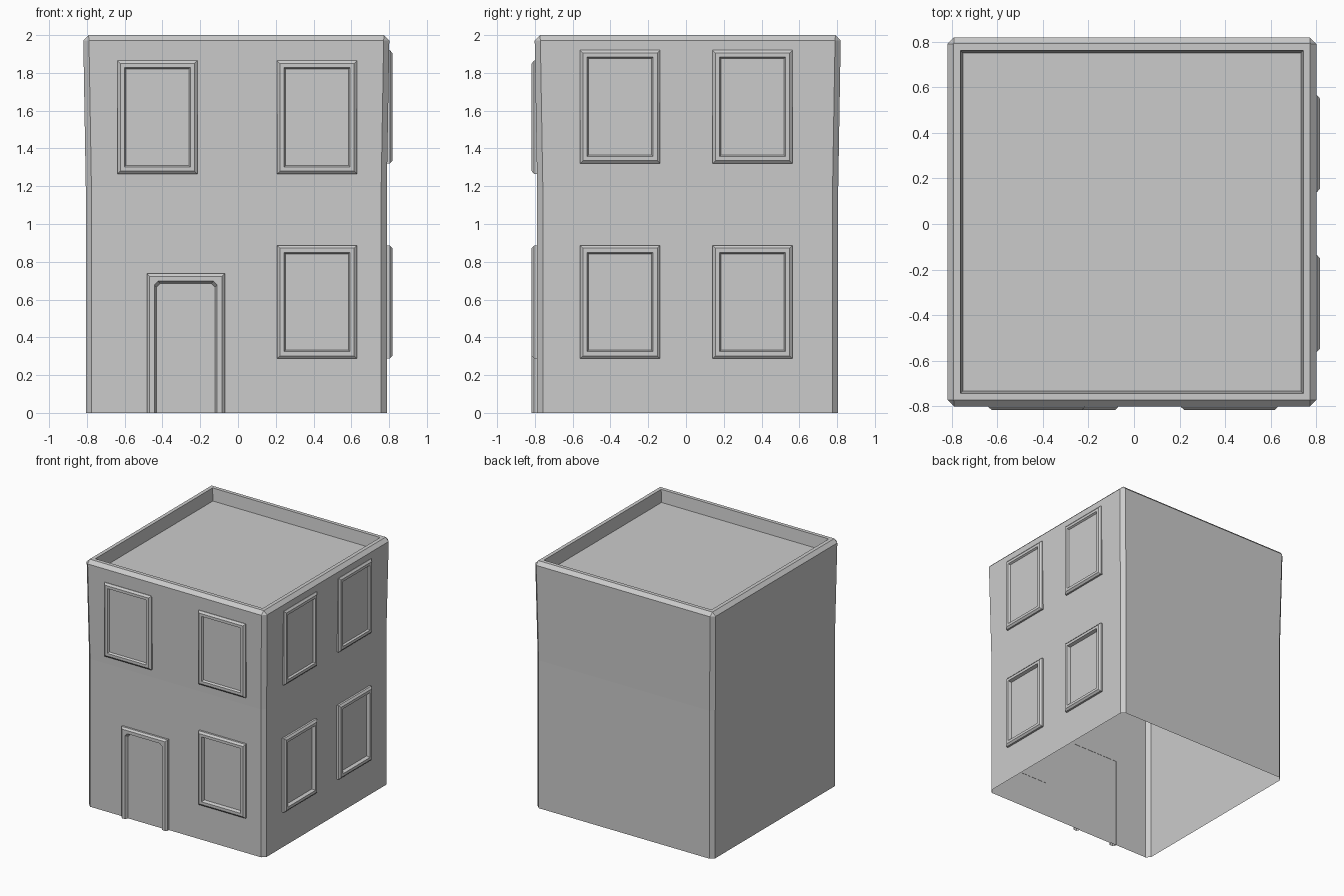
import bpy, bmesh

if "Cube" in bpy.data.objects:
    bpy.data.objects.remove(bpy.data.objects["Cube"])

CX, CY = -0.009, 0.009     # walls sit slightly off centre, trim fills the bounds
OUT = 0.817                # outer plane of all trim


def loft(name, rings, closed=True, cap=True):
    """Skin a list of equal-length point rings and fill the last one."""
    bm = bmesh.new()
    rows = [[bm.verts.new(p) for p in r] for r in rings]
    n = len(rows[0])
    for a, b in zip(rows, rows[1:]):
        for i in range(n if closed else n - 1):
            j = (i + 1) % n
            bm.faces.new((a[i], a[j], b[j], b[i]))
    if cap:
        bm.faces.new(rows[-1])
    bmesh.ops.remove_doubles(bm, verts=bm.verts, dist=0.0005)
    me = bpy.data.meshes.new(name)
    bm.to_mesh(me)
    bm.free()
    ob = bpy.data.objects.new(name, me)
    bpy.context.collection.objects.link(ob)
    return ob


def square(h, c, z):
    """Square outline of half-size h with corners cut by c."""
    k = h - c
    pts = [(h, -k), (h, k), (k, h), (-k, h), (-h, k), (-h, -k), (-k, -h), (k, -h)]
    return [(x + CX, y + CY, z) for x, y in pts]


def on_wall(side, u, d, v):
    return (u, -d, v) if side == "front" else (d, u, v)


def wall_depth(z):
    return 0.788 + max(0, z - 1.2) * 0.0165


def window(name, side, u0, v0):
    w, h = 0.423, 0.6
    pane = wall_depth(v0 + h) + 0.003
    rings = []
    for inset, d in ((0, 0.786), (0, OUT - 0.013), (0.015, OUT), (0.037, OUT), (0.045, pane)):
        a, b, c, e = u0 + inset, u0 + w - inset, v0 + inset, v0 + h - inset
        rings.append([on_wall(side, u, d, v) for u, v in ((a, c), (b, c), (b, e), (a, e))])
    loft(name, rings)


# walls, bevelled parapet and sunken roof (open underneath)
loft("building_shell", [
    square(0.797, 0.03, 0), square(0.797, 0.03, 1.2), square(0.81, 0.03, 1.972),
    square(0.782, 0, 2.0), square(0.752, 0, 2.0), square(0.742, 0, 1.9)])

# windows
for i, (u, v) in enumerate(((-0.638, 1.265), (0.207, 1.265), (0.207, 0.287))):
    window(f"front_window_{i + 1}", "front", u, v)
for i, (u, v) in enumerate(((-0.56, 0.287), (0.141, 0.287), (-0.56, 1.32), (0.141, 1.32))):
    window(f"side_window_{i + 1}", "right", u, v)

# door surround with clipped inner corners, and door panel
rings = []
for s, c, d in ((0, 0, 0.786), (0, 0, OUT - 0.013), (0.014, 0, OUT),
                (0.04, 0.02, OUT), (0.052, 0.02, 0.793)):
    a, b, t = -0.483 + s, -0.07 - s, 0.737 - s
    rings.append([on_wall("front", u, d, v) for u, v in (
        (b, 0), (b, t - c), (b - c, t), (a + c, t), (a, t - c), (a, 0))])
loft("door", rings, closed=False)
